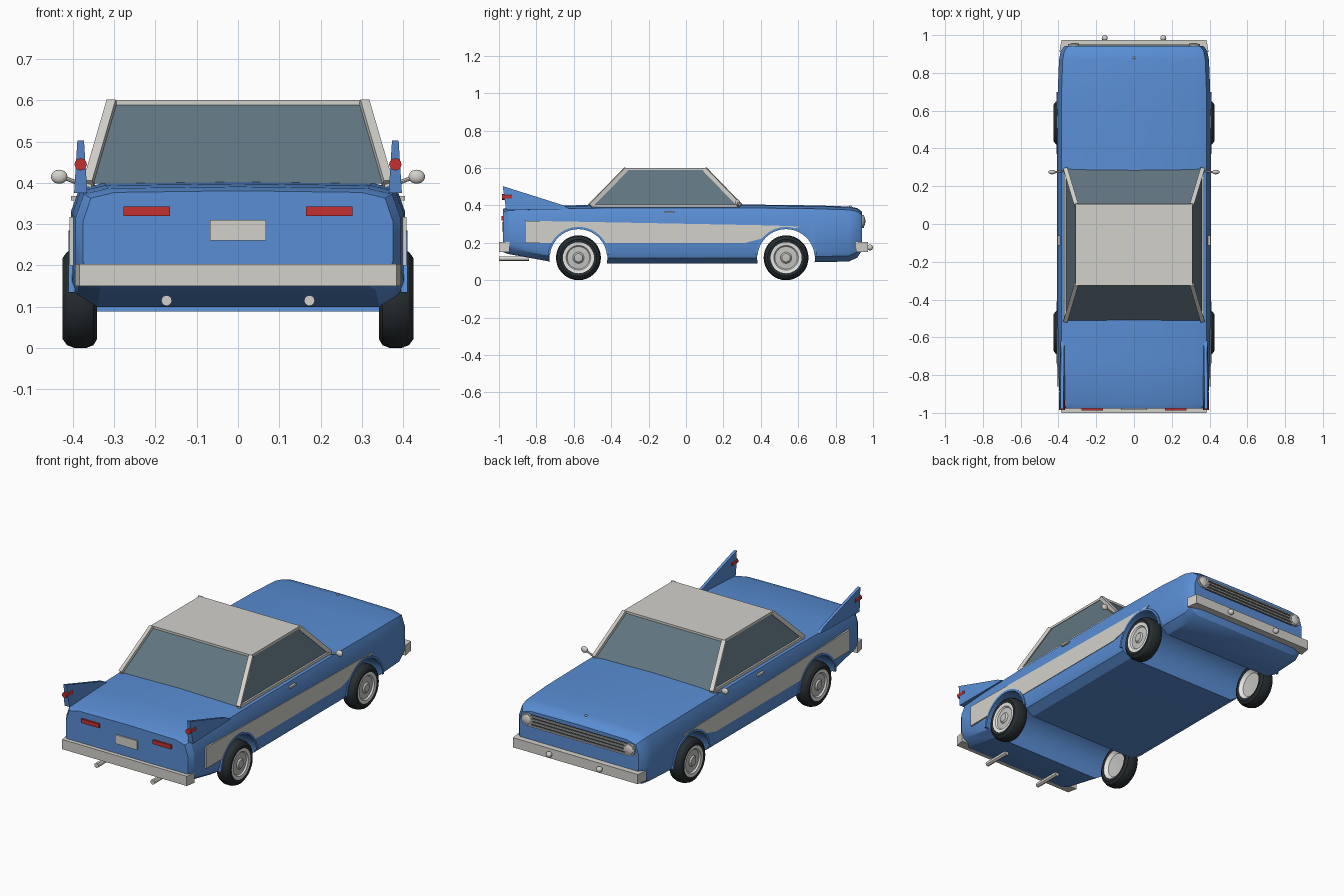
import bpy, bmesh, math
from mathutils import Vector, Matrix

if "Cube" in bpy.data.objects:
    bpy.data.objects.remove(bpy.data.objects["Cube"])


def material(name, rgb):
    m = bpy.data.materials.new(name)
    m.use_nodes = True
    m.diffuse_color = (*rgb, 1)
    m.node_tree.nodes["Principled BSDF"].inputs["Base Color"].default_value = (*rgb, 1)
    return m


BLUE = material("body blue", (0.10, 0.27, 0.66))
CREAM = material("cream", (0.65, 0.64, 0.60))
GLASS = material("window glass", (0.12, 0.18, 0.22))
RED = material("lamp red", (0.55, 0.03, 0.03))
TYRE = material("tyre black", (0.02, 0.026, 0.03))
WHITE = material("whitewall", (0.85, 0.85, 0.83))
CHROME = material("chrome grey", (0.55, 0.55, 0.53))
DARK = material("grille dark", (0.05, 0.06, 0.07))


def finish(name, bm, *mats, smooth=False):
    bmesh.ops.recalc_face_normals(bm, faces=bm.faces)
    mesh = bpy.data.meshes.new(name)
    bm.to_mesh(mesh)
    bm.free()
    obj = bpy.data.objects.new(name, mesh)
    bpy.context.collection.objects.link(obj)
    for m in mats:
        mesh.materials.append(m)
    if smooth:
        smooth_shade(obj)
    return obj


def smooth_shade(obj):
    bpy.ops.object.select_all(action='DESELECT')
    obj.select_set(True)
    bpy.context.view_layer.objects.active = obj
    bpy.ops.object.shade_smooth_by_angle(angle=math.radians(30))


def loft(name, rings, mat):
    """Skin closed rings of equal length and cap both ends."""
    bm = bmesh.new()
    vs = [[bm.verts.new(p) for p in ring] for ring in rings]
    n = len(vs[0])
    for a, b in zip(vs, vs[1:]):
        for i in range(n):
            bm.faces.new((a[i], a[(i + 1) % n], b[(i + 1) % n], b[i]))
    bm.faces.new(vs[0])
    bm.faces.new(vs[-1])
    return finish(name, bm, mat)


def prism(name, pts, axis, lo, hi, mat):
    """Extrude a 2D outline along x (outline is y, z) or z (outline is x, y)."""
    place = (lambda p, t: (t, *p)) if axis == 'x' else (lambda p, t: (*p, t))
    return loft(name, [[place(p, t) for p in pts] for t in (lo, hi)], mat)


def box(name, lo, hi, mat):
    (x0, y0, z0), (x1, y1, z1) = lo, hi
    return prism(name, [(x0, y0), (x1, y0), (x1, y1), (x0, y1)], 'z', z0, z1, mat)


def rod(name, a, b, r, mat, sides=16, r2=None):
    a, b = Vector(a), Vector(b)
    d = b - a
    turn = d.to_track_quat('Z', 'Y').to_matrix().to_4x4()
    if sides == 4:
        turn = turn @ Matrix.Rotation(math.pi / 4, 4, 'Z')
    bm = bmesh.new()
    bmesh.ops.create_cone(bm, cap_ends=True, segments=sides, radius1=r, radius2=r2 or r,
                          depth=d.length, matrix=Matrix.Translation((a + b) / 2) @ turn)
    return finish(name, bm, mat, smooth=sides > 4)


def ball(name, centre, size, mat):
    bm = bmesh.new()
    bmesh.ops.create_uvsphere(bm, u_segments=16, v_segments=10, radius=1,
                              matrix=Matrix.Translation(centre) @ Matrix.Diagonal((*size, 1)))
    return finish(name, bm, mat, smooth=True)


def arc(y, z, r, start, end, n):
    steps = [math.radians(start + (end - start) * i / n) for i in range(n + 1)]
    return [(y + r * math.cos(t), z + r * math.sin(t)) for t in steps]


AXLES = {"rear": -0.575, "front": 0.535}
SIDES = {"left": 1, "right": -1}


def cut_arches(obj):
    """Bore the wheel tunnels through an object."""
    cutters = []
    for y in AXLES.values():
        c = prism("arch_cutter", arc(y, 0.12, 0.155, 0, 350, 35), 'x', -0.6, 0.6, BLUE)
        c.hide_render = True
        mod = obj.modifiers.new("arch", 'BOOLEAN')
        mod.operation, mod.object, mod.solver = 'DIFFERENCE', c, 'EXACT'
        cutters.append(c)
    bpy.context.view_layer.update()
    graph = bpy.context.evaluated_depsgraph_get()
    obj.data = bpy.data.meshes.new_from_object(obj.evaluated_get(graph))
    obj.modifiers.clear()
    for c in cutters:
        bpy.data.objects.remove(c)


# Body shell: stations of y, half width, top, bottom
def section(y, w, top, low):
    half = [(0.8 * w, top), (0.95 * w, top - 0.014), (w, top - 0.07),
            (w, low + 0.06), (0.97 * w, low + 0.03), (0.85 * w, low)]
    ring = half + [(-x, z) for x, z in reversed(half)] + [(0, top + 0.004)]
    return [(x, y, z) for x, z in ring]


STATIONS = [(-0.978, 0.375, 0.377, 0.15), (-0.95, 0.393, 0.387, 0.14), (-0.73, 0.402, 0.394, 0.1),
            (-0.42, 0.405, 0.4, 0.088), (0.38, 0.405, 0.4, 0.088), (0.69, 0.404, 0.396, 0.096),
            (0.87, 0.397, 0.39, 0.1), (0.915, 0.388, 0.382, 0.12), (0.942, 0.368, 0.362, 0.16)]
body = loft("body", [section(*s) for s in STATIONS], BLUE)
cut_arches(body)
smooth_shade(body)

# Cabin: glass block, roof panel, pillars and sills
BASE = (0.362, -0.512, 0.29, 0.398)
TOP = (0.305, -0.32, 0.1, 0.594)


def corners(w, y0, y1, z):
    return [Vector(p) for p in ((-w, y0, z), (w, y0, z), (w, y1, z), (-w, y1, z))]


base, top = corners(*BASE), corners(*TOP)
loft("cabin_glass", [base, top], GLASS)
box("roof", (-0.31, -0.325, 0.588), (0.31, 0.105, 0.601), CREAM)
for i in range(4):
    rod(f"pillar_{i + 1}", base[i], top[i], 0.016, CREAM, 4)
for i, side in ((1, "left"), (3, "right")):
    rod(f"window_sill_{side}", base[i], base[(i + 1) % 4], 0.011, CREAM, 4)

# Wheels: lathed tyre, whitewall ring and hubcap
RIM = [(0.0, 0.0, CHROME), (0.424, 0.0, CHROME), (0.422, 0.022, CHROME), (0.414, 0.03, CHROME),
       (0.412, 0.06, WHITE), (0.420, 0.066, WHITE), (0.422, 0.083, TYRE), (0.425, 0.098, TYRE),
       (0.414, 0.113, TYRE), (0.395, 0.12, TYRE), (0.368, 0.12, TYRE), (0.35, 0.113, TYRE),
       (0.341, 0.098, TYRE), (0.343, 0.083, WHITE), (0.36, 0.066, CHROME), (0.365, 0.0, CHROME)]


def wheel(name, side, y):
    bm = bmesh.new()
    mats = [CHROME, WHITE, TYRE]
    n = 36
    profile = RIM[1:]
    rings = []
    for x, r, _ in profile:
        pts = arc(y, 0.12, max(r, 0.0005), 0, 360 - 360 / n, n - 1)
        rings.append([bm.verts.new((side * x, *p)) for p in pts])
    for k in range(len(rings) - 1):
        a, b = rings[k], rings[k + 1]
        for i in range(n):
            f = bm.faces.new((a[i], a[(i + 1) % n], b[(i + 1) % n], b[i]))
            f.material_index = mats.index(profile[k][2])
    bm.faces.new(rings[0])
    bm.faces.new(rings[-1])
    finish(name, bm, *mats, smooth=True)


STRIPE = [(-0.86, 0.2), (0.32, 0.2), (0.45, 0.235), (0.61, 0.287), (0.45, 0.293), (-0.86, 0.318)]
for side, s in SIDES.items():
    for end, y in AXLES.items():
        wheel(f"{end}_{side}_wheel", s, y)
        lip = arc(y, 0.12, 0.165, 5, 175, 20) + arc(y, 0.12, 0.153, 175, 5, 20)
        prism(f"{end}_{side}_arch_lip", lip, 'x', s * 0.395, s * 0.411, BLUE)

    # Side stripe and door handle
    stripe = prism(f"side_stripe_{side}", STRIPE, 'x', s * 0.3985, s * 0.408, CREAM)
    cut_arches(stripe)
    box(f"door_handle_{side}", (s * 0.385, -0.115, 0.358), (s * 0.405, -0.062, 0.368), CHROME)

    # Tail fin, tapering to a thin top edge, with its lamp
    fin = [[(s * (0.381 + d * 0.016), -0.962, 0.375), (s * (0.381 + d * 0.008), -0.98, 0.503),
            (s * (0.379 + d * 0.008), -0.66, 0.402), (s * (0.379 + d * 0.012), -0.62, 0.38)]
           for d in (-1, 1)]
    loft(f"tail_fin_{side}", fin, BLUE)
    rod(f"fin_lamp_{side}", (s * 0.381, -0.985, 0.445), (s * 0.381, -0.93, 0.445), 0.015, RED, 12)
    box(f"tail_lamp_{side}", (s * 0.165, -0.987, 0.32), (s * 0.277, -0.97, 0.343), RED)

    # Exhaust, overrider, headlight and door mirror
    rod(f"exhaust_{side}", (s * 0.173, -1, 0.115), (s * 0.173, -0.84, 0.115), 0.013, CREAM, 12)
    ball(f"overrider_{side}", (s * 0.155, 0.984, 0.175), (0.016, 0.016, 0.016), CREAM)
    rod(f"headlight_{side}", (s * 0.315, 0.92, 0.315), (s * 0.315, 0.952, 0.315), 0.034, CHROME, 20)
    ball(f"headlight_lens_{side}", (s * 0.315, 0.95, 0.315), (0.027, 0.009, 0.027), CREAM)
    rod(f"mirror_stalk_{side}", (s * 0.375, 0.28, 0.395), (s * 0.42, 0.275, 0.412), 0.005, CREAM, 8)
    ball(f"mirror_{side}", (s * 0.433, 0.275, 0.415), (0.02, 0.012, 0.017), CREAM)

# Bumpers
for name, s, tip, mid in (("rear", -1, 1.0, 0.945), ("front", 1, 0.974, 0.91)):
    plan = [(-0.395, s * mid), (-0.384, s * tip), (0.384, s * tip), (0.395, s * mid)]
    prism(f"{name}_bumper", plan, 'z', 0.15, 0.204, CREAM)

# Grille, number plate and bonnet ornament
box("grille_recess", (-0.3, 0.93, 0.278), (0.3, 0.945, 0.345), DARK)
for i in range(4):
    z = 0.284 + i * 0.018
    box(f"grille_bar_{i + 1}", (-0.3, 0.935, z - 0.004), (0.3, 0.952, z + 0.004), CHROME)
box("number_plate", (-0.068, -0.985, 0.26), (0.068, -0.97, 0.31), CREAM)
ball("bonnet_ornament", (0, 0.88, 0.394), (0.006, 0.008, 0.006), CHROME)
